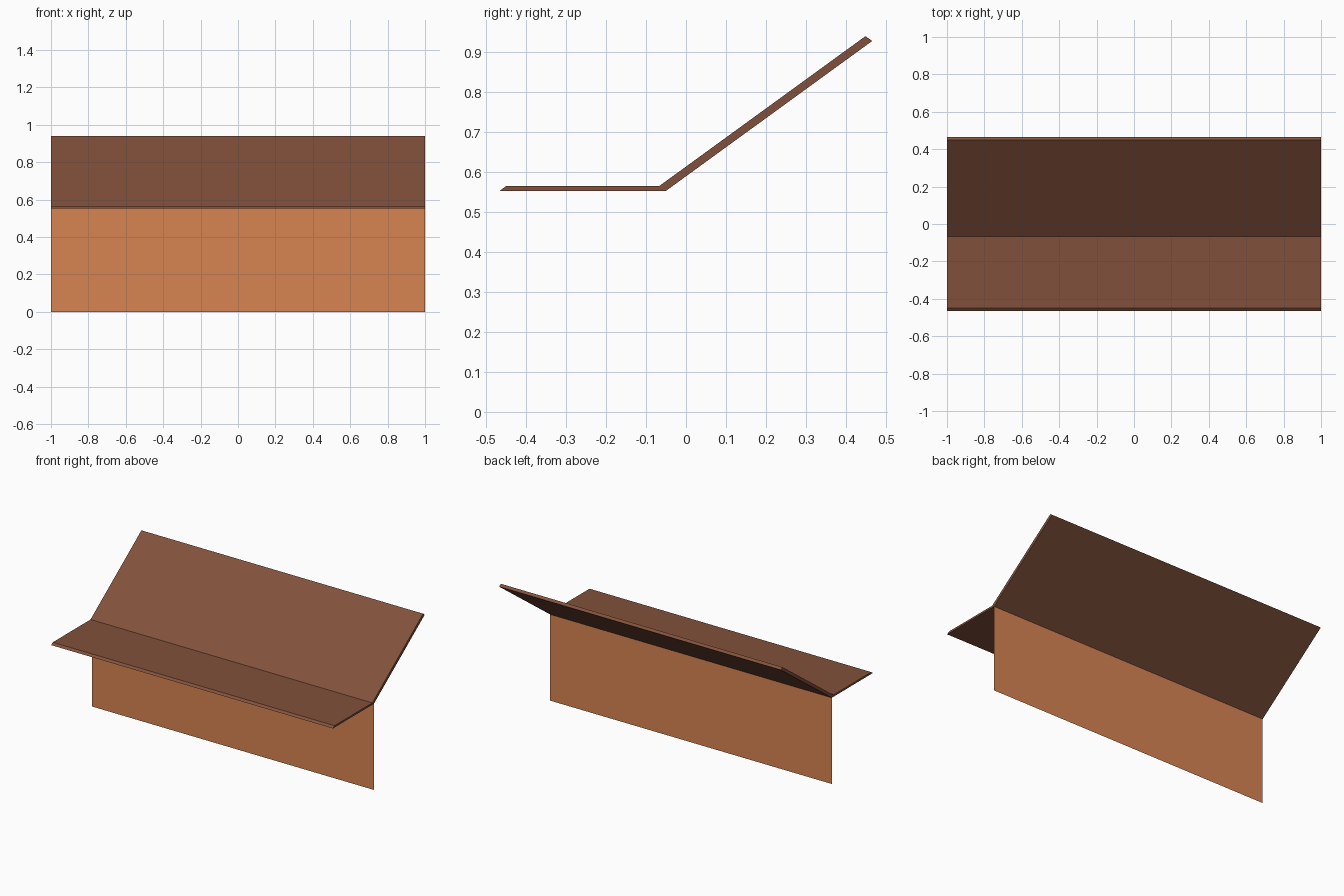
import bpy

if "Cube" in bpy.data.objects:
    bpy.data.objects.remove(bpy.data.objects["Cube"])


def material(name, rgb):
    m = bpy.data.materials.new(name)
    m.diffuse_color = (*rgb, 1.0)
    m.use_nodes = True
    m.node_tree.nodes["Principled BSDF"].inputs["Base Color"].default_value = m.diffuse_color
    return m


def build(name, verts, faces, mat):
    mesh = bpy.data.meshes.new(name)
    mesh.from_pydata(verts, [], faces)
    mesh.materials.append(mat)
    obj = bpy.data.objects.new(name, mesh)
    bpy.context.collection.objects.link(obj)
    return obj


dark_wood = material("dark_brown", (0.22, 0.081, 0.043))
light_wood = material("light_orange_brown", (0.68, 0.233, 0.085))

HALF = 1.0                    # half length along x
BEND_Y, BEND_Z = -0.05, 0.553  # underside of the fold

# Bent board: flat seat and sloping back, side profile extruded along x
bottom = [(-0.466, BEND_Z), (BEND_Y, BEND_Z), (0.466, 0.928)]
top = [(-0.45, 0.565), (-0.067, 0.565), (0.449, 0.94)]
verts = [(x, y, z) for x in (-HALF, HALF) for y, z in bottom + top]
faces = []
for i in range(2):
    faces.append((i, i + 1, i + 4, i + 3)[::-1])           # left side
    faces.append((i + 6, i + 7, i + 10, i + 9))            # right side
    faces.append((i, i + 6, i + 7, i + 1)[::-1])           # underside
    faces.append((i + 3, i + 9, i + 10, i + 4))            # upper side
faces += [(0, 6, 9, 3), (2, 5, 11, 8)]                     # front and back edges
build("seat_and_back", verts, faces, dark_wood)

# Thin upright support panel under the fold
build("support_panel",
      [(-HALF, BEND_Y, 0), (HALF, BEND_Y, 0),
       (HALF, BEND_Y, BEND_Z), (-HALF, BEND_Y, BEND_Z)],
      [(0, 1, 2, 3)], light_wood)
